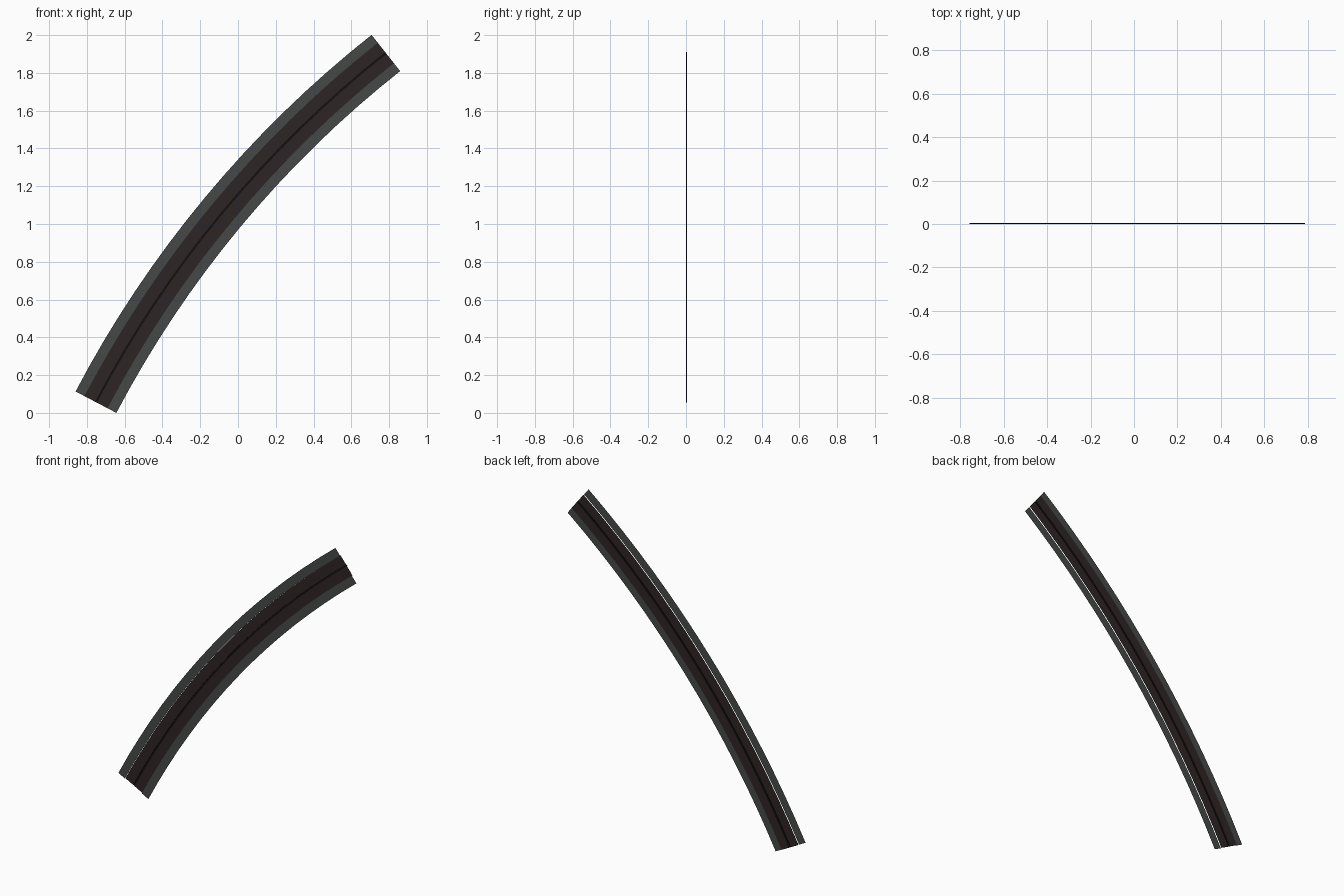
import bpy
import bmesh
import math

if "Cube" in bpy.data.objects:
    bpy.data.objects.remove(bpy.data.objects["Cube"])

# Curved slot track standing upright: an arc swept from thin profiles
T0, T1 = math.radians(62.3), math.radians(38.3)   # travel angle at each end
R = 5.778                                         # centreline radius
SEG = 16
CX = -0.752 + R * math.sin(T0)
CZ = 0.0567 - R * math.cos(T0)


def material(name, colour):
    m = bpy.data.materials.new(name)
    m.diffuse_color = (*colour, 1)
    m.use_nodes = True
    m.node_tree.nodes["Principled BSDF"].inputs["Base Color"].default_value = m.diffuse_color
    return m


GREY = material("shoulder grey", (0.062, 0.064, 0.064))
BROWN = material("dark brown track", (0.027, 0.018, 0.018))
BLACK = material("slot black", (0.008, 0.005, 0.005))


def sweep(name, profile, mat):
    """Sweep a list of (radial offset, y) points along the arc."""
    bm = bmesh.new()
    rows = []
    for i in range(SEG + 1):
        t = T0 + (T1 - T0) * i / SEG
        rows.append([bm.verts.new((CX - (R + d) * math.sin(t), y,
                                   CZ + (R + d) * math.cos(t)))
                     for d, y in profile])
    for a, b in zip(rows, rows[1:]):
        for j in range(len(profile) - 1):
            bm.faces.new((a[j], b[j], b[j + 1], a[j + 1]))
    mesh = bpy.data.meshes.new(name)
    bm.to_mesh(mesh)
    bm.free()
    mesh.materials.append(mat)
    ob = bpy.data.objects.new(name, mesh)
    bpy.context.collection.objects.link(ob)
    return ob


EDGE, LANE, SLOT = 0.122, 0.069, 0.006
Y_SHOULDER, Y_LANE, Y_SLOT = -0.005, 0.001, 0.005

# Grey shoulders and dark lanes on both sides of the slot
sweep("inner_shoulder", [(-EDGE, Y_SHOULDER), (-LANE, Y_SHOULDER)], GREY)
sweep("outer_shoulder", [(LANE, Y_SHOULDER), (EDGE, Y_SHOULDER)], GREY)
sweep("inner_lane", [(-LANE, Y_LANE), (-SLOT, Y_LANE)], BROWN)
sweep("outer_lane", [(SLOT, Y_LANE), (LANE, Y_LANE)], BROWN)

# Recessed guide slot
sweep("guide_slot", [(-SLOT, Y_LANE), (-SLOT, Y_SLOT),
                     (SLOT, Y_SLOT), (SLOT, Y_LANE)], BLACK)
